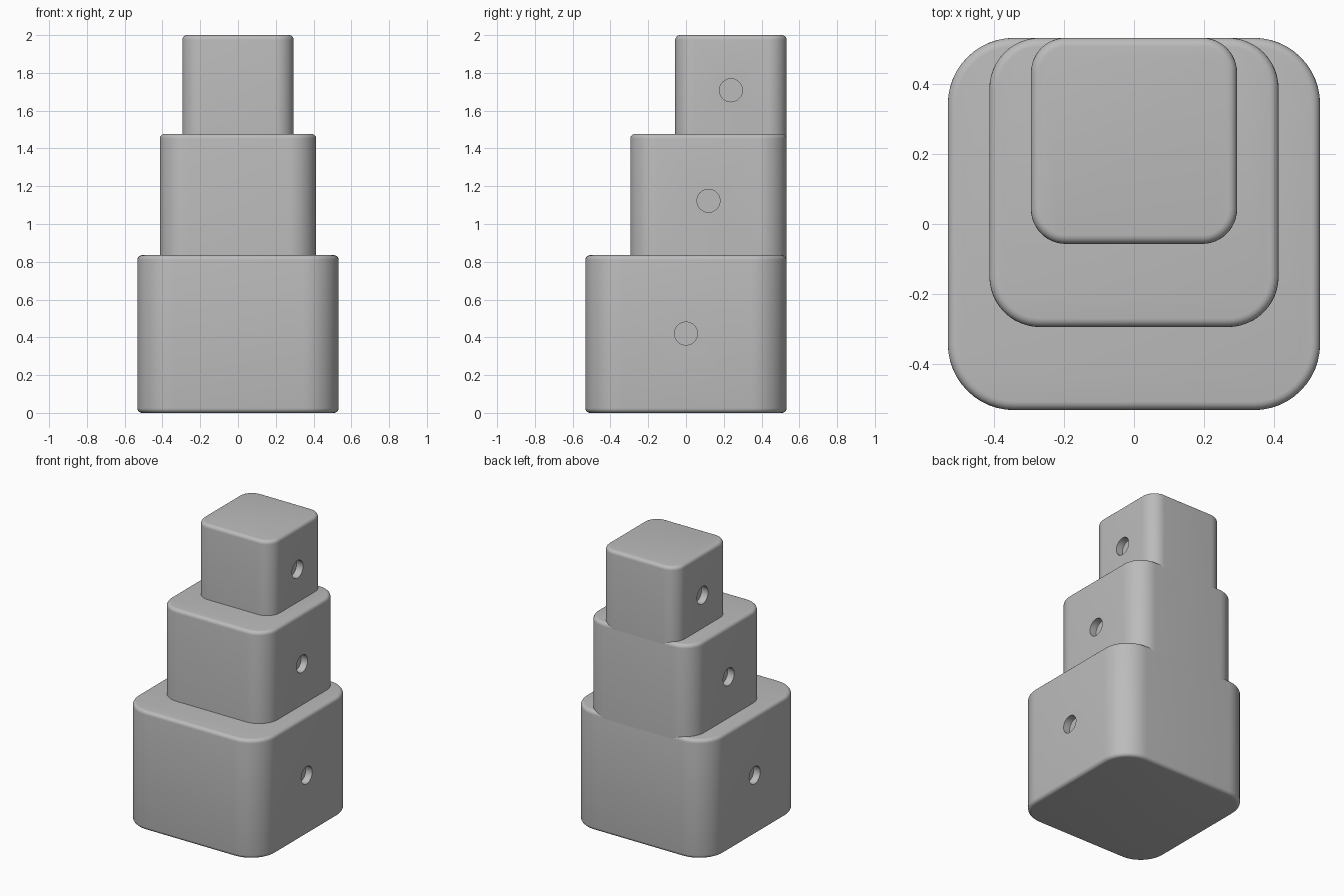
import bpy, bmesh, math
from mathutils import Matrix

cube = bpy.data.objects.get("Cube")
if cube:
    bpy.data.objects.remove(cube)

BACK = 0.533          # common flush back plane
EDGE = 0.025          # small fillet on horizontal rims

grey = bpy.data.materials.new("plain_grey")
grey.use_nodes = True
grey.diffuse_color = (0.5, 0.5, 0.5, 1)
grey.node_tree.nodes["Principled BSDF"].inputs["Base Color"].default_value = (0.5, 0.5, 0.5, 1)


def add_object(name, bm):
    mesh = bpy.data.meshes.new(name)
    bm.to_mesh(mesh)
    bm.free()
    mesh.materials.append(grey)
    obj = bpy.data.objects.new(name, mesh)
    bpy.context.collection.objects.link(obj)
    return obj


def rounded_block(name, half, z0, z1, radius, round_bottom):
    """Square block with rounded corners, flush with the back plane."""
    bm = bmesh.new()
    place = (Matrix.Translation((0, BACK - half, (z0 + z1) / 2))
             @ Matrix.Diagonal((2 * half, 2 * half, z1 - z0, 1)))
    bmesh.ops.create_cube(bm, size=1, matrix=place)
    upright = [e for e in bm.edges if abs(e.verts[0].co.z - e.verts[1].co.z) > 0.1]
    bmesh.ops.bevel(bm, geom=upright, offset=radius, segments=12, profile=0.5, affect='EDGES')
    levels = [z1, z0] if round_bottom else [z1]
    rims = [e for e in bm.edges
            if any(all(abs(v.co.z - z) < 1e-4 for v in e.verts) for z in levels)]
    bmesh.ops.bevel(bm, geom=rims, offset=EDGE, segments=5, profile=0.5, affect='EDGES')
    return add_object(name, bm)


def drill_sides(obj, half, y, z, radius=0.061, depth=0.05):
    """Blind round hole in the left and right side."""
    bm = bmesh.new()
    for side in (-1, 1):
        place = Matrix.Translation((side * half, y, z)) @ Matrix.Rotation(math.pi / 2, 4, 'Y')
        bmesh.ops.create_cone(bm, cap_ends=True, segments=40, radius1=radius,
                              radius2=radius, depth=2 * depth, matrix=place)
    cutter = add_object("hole_cutter", bm)
    cutter.hide_render = True
    mod = obj.modifiers.new("side_holes", 'BOOLEAN')
    mod.operation = 'DIFFERENCE'
    mod.solver = 'EXACT'
    mod.object = cutter
    bpy.ops.object.select_all(action='DESELECT')
    bpy.context.view_layer.objects.active = obj
    obj.select_set(True)
    bpy.ops.object.modifier_apply(modifier=mod.name)
    bpy.data.objects.remove(cutter)
    bpy.ops.object.shade_smooth_by_angle(angle=math.radians(35))


# name, half width, bottom, top, corner radius, hole height
tiers = [
    ("lower_block", 0.533, 0.0, 0.835, 0.19, 0.42),
    ("middle_block", 0.414, 0.805, 1.477, 0.145, 1.123),
    ("upper_block", 0.295, 1.447, 2.0, 0.1, 1.708),
]
for name, half, z0, z1, radius, hole_z in tiers:
    block = rounded_block(name, half, z0, z1, radius, z0 == 0)
    drill_sides(block, half, BACK - half, hole_z)
